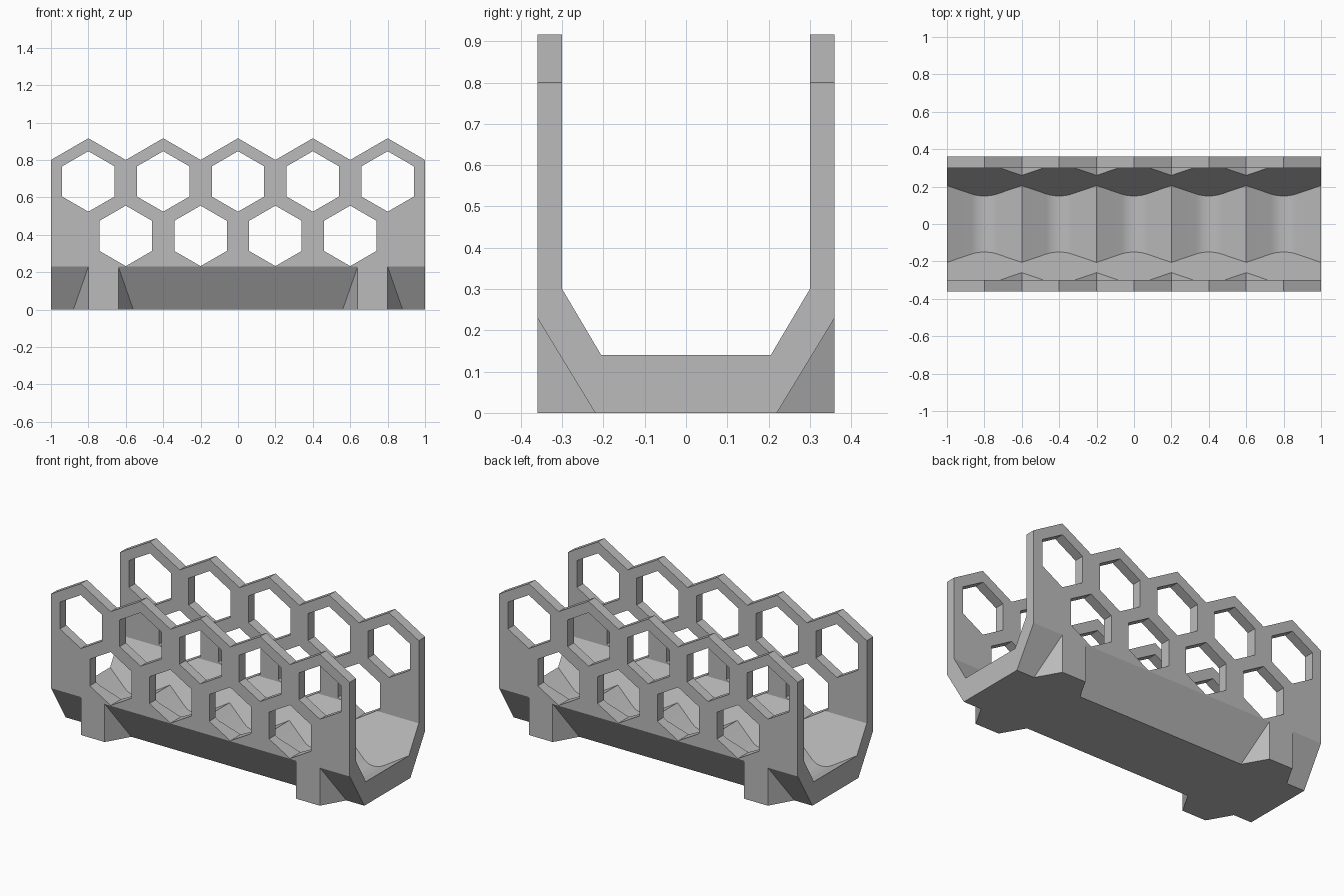
import bpy, bmesh
from math import sin, cos, radians, tan

cube = bpy.data.objects.get("Cube")
if cube:
    bpy.data.objects.remove(cube, do_unlink=True)

grey = bpy.data.materials.new("plain grey")
grey.use_nodes = True
grey.diffuse_color = (0.5, 0.5, 0.5, 1)
grey.node_tree.nodes["Principled BSDF"].inputs["Base Color"].default_value = (0.5, 0.5, 0.5, 1)


def prism(name, profile, axis, lo, hi):
    """Extrude a 2D profile along an axis (the other two axes in xyz order)."""
    bm = bmesh.new()

    def ring(t):
        return [bm.verts.new({"x": (t, a, b), "y": (a, t, b), "z": (a, b, t)}[axis])
                for a, b in profile]
    low, high = ring(lo), ring(hi)
    bm.faces.new(low)
    bm.faces.new(high)
    n = len(profile)
    for i in range(n):
        j = (i + 1) % n
        bm.faces.new((low[i], low[j], high[j], high[i]))
    bmesh.ops.recalc_face_normals(bm, faces=bm.faces)
    mesh = bpy.data.meshes.new(name)
    bm.to_mesh(mesh)
    bm.free()
    mesh.materials.append(grey)
    obj = bpy.data.objects.new(name, mesh)
    bpy.context.collection.objects.link(obj)
    return obj


def combine(target, other, operation):
    """Apply a boolean and discard the helper."""
    other.hide_render = True
    mod = target.modifiers.new("cut", "BOOLEAN")
    mod.operation, mod.solver, mod.object = operation, "EXACT", other
    bpy.ops.object.select_all(action="DESELECT")
    target.select_set(True)
    bpy.context.view_layer.objects.active = target
    bpy.ops.object.modifier_apply(modifier=mod.name)
    bpy.data.objects.remove(other, do_unlink=True)


def mirrored(half):
    """Complete a profile from its positive half."""
    return half + [(-a, b) for a, b in reversed(half)]


SLOPE = tan(radians(30))
PITCH = 0.4
BAYS = [PITCH * i for i in range(-2, 3)]

# Outer hull: chamfered section trimmed by the zigzag rim
tray = prism("honeycomb_tray", mirrored([(0.22, 0), (0.36, 0.23), (0.36, 1.2)]), "x", -1.1, 1.1)
rim = [(1, -0.1), (1, 0.8)]
for x in reversed(BAYS):
    rim += [(x, 0.916), (x - PITCH / 2, 0.8)]
rim.append((-1, -0.1))
combine(tray, prism("rim_outline", rim, "y", -0.5, 0.5), "INTERSECT")

# Four flared feet
for sx in (-1, 1):
    for sy in (-1, 1):
        plan = [(sx * 0.72 + a, sy * b) for a, b in mirrored([(0.08, 0.36), (0.2, 0.15)])]
        combine(tray, prism("foot", plan, "z", 0, 0.23), "UNION")

# Inner channel with a row of rounded V cradles for a floor
channel = prism("channel", mirrored([(0.1225, 0), (0.3, 0.3), (0.3, 1.3)]), "x", -1.2, 1.2)
R = 0.14
arc_z = 0.14 - PITCH / 2 * SLOPE + R / cos(radians(30))
floor = [(-1.3, 1.4), (-1.3, 0.14), (-1, 0.14)]
for x in BAYS:
    floor += [(x + R * sin(radians(a)), arc_z - R * cos(radians(a))) for a in range(-30, 31, 6)]
    floor.append((x + PITCH / 2, 0.14))
floor += [(1.3, 0.14), (1.3, 1.4)]
combine(channel, prism("cradles", floor, "y", -0.6, 0.6), "INTERSECT")
combine(tray, channel, "DIFFERENCE")

# Two staggered rows of hexagonal windows through both walls
centres = [(x, 0.685) for x in BAYS] + [(x + PITCH / 2, 0.394) for x in BAYS[:-1]]
for cx, cz in centres:
    hexagon = [(cx + 0.1617 * sin(radians(a)), cz + 0.1617 * cos(radians(a)))
               for a in range(0, 360, 60)]
    combine(tray, prism("window", hexagon, "y", -0.6, 0.6), "DIFFERENCE")

# Smooth only the rounded cradles
tray.select_set(True)
bpy.context.view_layer.objects.active = tray
bpy.ops.object.shade_smooth_by_angle(angle=radians(15))
